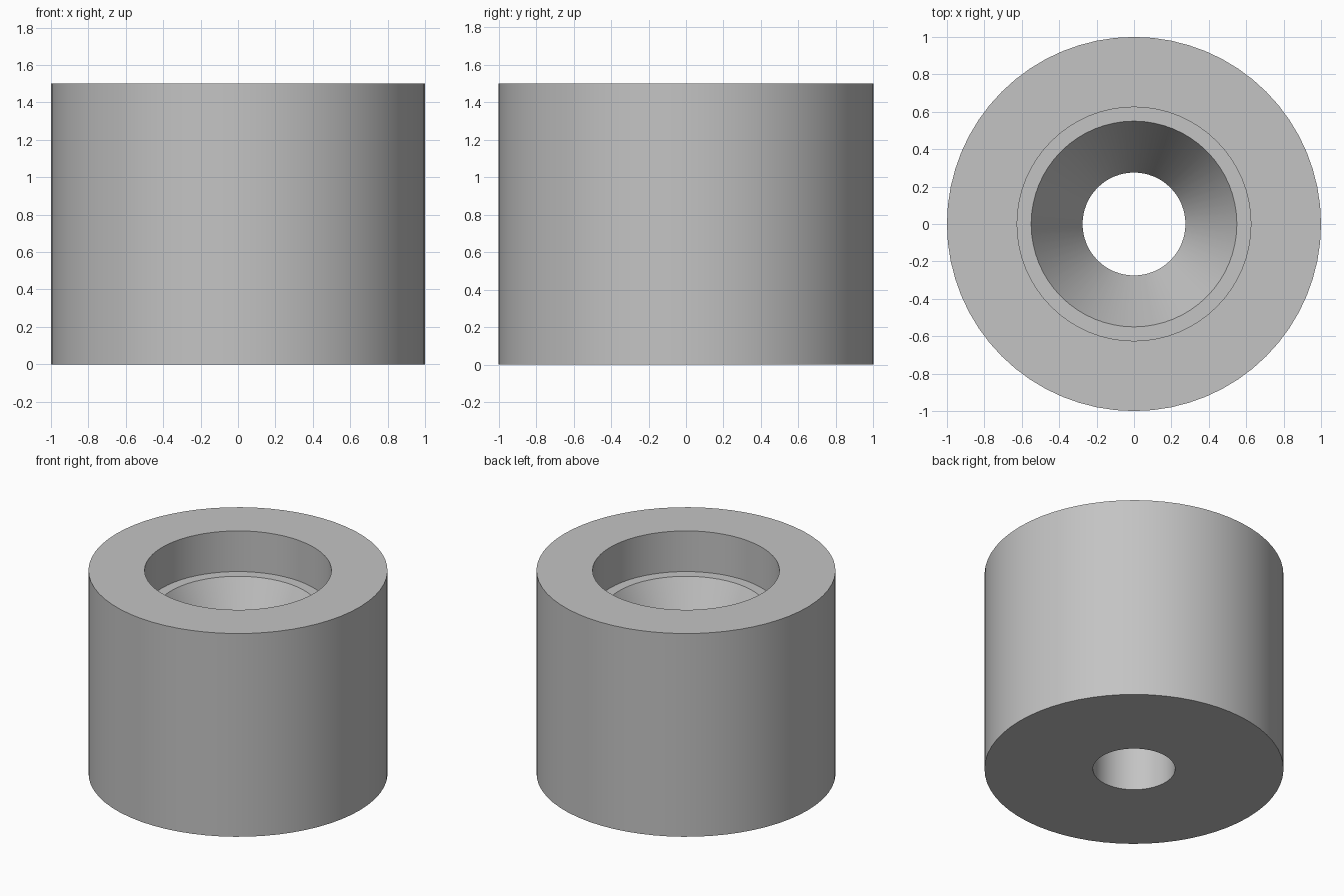
import bpy, bmesh, math

cube = bpy.data.objects.get("Cube")
if cube:
    bpy.data.objects.remove(cube, do_unlink=True)

SEGMENTS = 64

# Plain grey metal
grey = bpy.data.materials.new("plain_grey")
grey.use_nodes = True
colour = (0.55, 0.55, 0.55, 1.0)
grey.diffuse_color = colour
grey.node_tree.nodes["Principled BSDF"].inputs["Base Color"].default_value = colour

# Closed half section (radius, height): outer wall, counterbore, ledge, cone, through hole
profile = [
    (0.275, 0.0), (1.0, 0.0), (1.0, 1.5),
    (0.625, 1.5), (0.625, 1.2), (0.55, 1.2), (0.275, 0.7),
]

# Revolve the section around z
bm = bmesh.new()
rings = []
for i in range(SEGMENTS):
    a = math.tau * i / SEGMENTS
    rings.append([bm.verts.new((r * math.cos(a), r * math.sin(a), z)) for r, z in profile])
for i, ring in enumerate(rings):
    following = rings[(i + 1) % SEGMENTS]
    for j in range(len(profile)):
        k = (j + 1) % len(profile)
        bm.faces.new((ring[j], following[j], following[k], ring[k]))
bmesh.ops.recalc_face_normals(bm, faces=bm.faces)

mesh = bpy.data.meshes.new("countersunk_bushing")
bm.to_mesh(mesh)
bm.free()
mesh.materials.append(grey)
bushing = bpy.data.objects.new("countersunk_bushing", mesh)
bpy.context.collection.objects.link(bushing)

# Smooth round walls, crisp rims
bpy.ops.object.select_all(action="DESELECT")
bushing.select_set(True)
bpy.context.view_layer.objects.active = bushing
bpy.ops.object.shade_smooth_by_angle(angle=math.radians(20))
